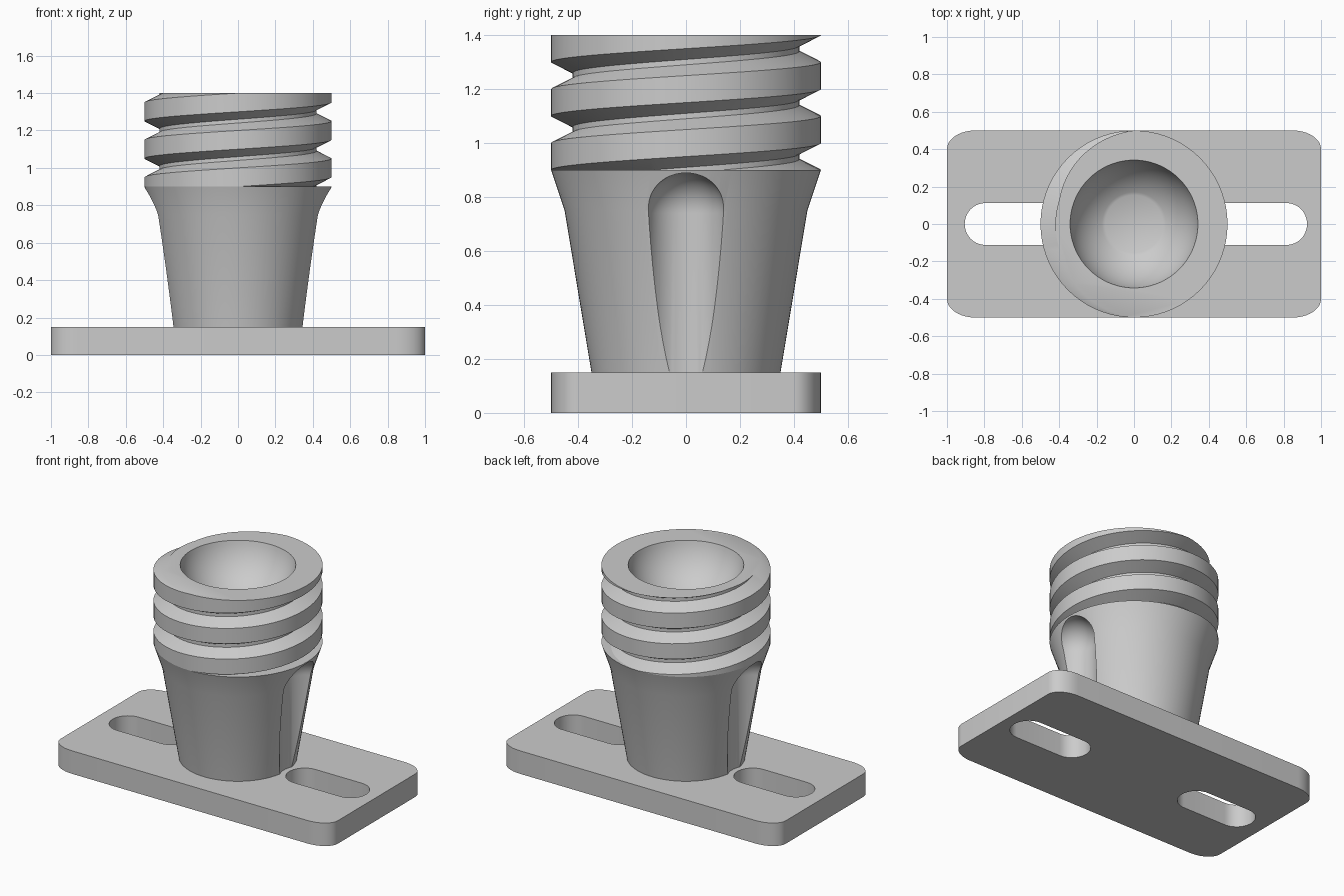
import bpy, bmesh
from math import sin, cos, pi, sqrt, radians

if "Cube" in bpy.data.objects:
    bpy.data.objects.remove(bpy.data.objects["Cube"])

SEG = 72
GREY = (0.6, 0.6, 0.6, 1)
grey = bpy.data.materials.new("plain grey")
grey.diffuse_color = GREY
grey.use_nodes = True
grey.node_tree.nodes["Principled BSDF"].inputs["Base Color"].default_value = GREY


def make(name, bm):
    bmesh.ops.recalc_face_normals(bm, faces=bm.faces[:])
    mesh = bpy.data.meshes.new(name)
    bm.to_mesh(mesh)
    bm.free()
    mesh.materials.append(grey)
    obj = bpy.data.objects.new(name, mesh)
    bpy.context.collection.objects.link(obj)
    return obj


def loft(name, rings):
    """Skin a stack of equal-length rings and cap both ends."""
    bm = bmesh.new()
    rows = [[bm.verts.new(p) for p in ring] for ring in rings]
    n = len(rows[0])
    for a, b in zip(rows, rows[1:]):
        for i in range(n):
            j = (i + 1) % n
            bm.faces.new((a[i], a[j], b[j], b[i]))
    bm.faces.new(rows[0][::-1])
    bm.faces.new(rows[-1])
    return make(name, bm)


def lathe(name, profile, cx=0):
    return loft(name, [[(cx + r * cos(2 * pi * i / SEG), r * sin(2 * pi * i / SEG), z)
                        for i in range(SEG)] for r, z in profile])


def rounded_prism(name, x0, x1, half_y, rx, ry, z0, z1, steps=10):
    """Upright prism with elliptical corners."""
    outline = []
    corners = [(x1 - rx, half_y - ry), (x0 + rx, half_y - ry),
               (x0 + rx, ry - half_y), (x1 - rx, ry - half_y)]
    for q, (cx, cy) in enumerate(corners):
        for k in range(steps + 1):
            a = (q + k / steps) * pi / 2
            outline.append((cx + rx * cos(a), cy + ry * sin(a)))
    return loft(name, [[(x, y, z) for x, y in outline] for z in (z0, z1)])


def finish(obj, cutters):
    """Cut, then shade smooth with sharp edges kept."""
    bpy.ops.object.select_all(action='DESELECT')
    bpy.context.view_layer.objects.active = obj
    obj.select_set(True)
    for cutter in cutters:
        cutter.hide_render = True
        mod = obj.modifiers.new("cut", 'BOOLEAN')
        mod.operation, mod.solver, mod.object = 'DIFFERENCE', 'EXACT', cutter
        bpy.ops.object.modifier_apply(modifier=mod.name)
        bpy.data.objects.remove(cutter)
    bpy.ops.object.shade_smooth_by_angle(angle=radians(30))


# Mounting plate with two slots
plate = rounded_prism("base_plate", -1, 1, 0.5, 0.15, 0.1, 0, 0.15)
finish(plate, [rounded_prism("slot_cutter", x0, x1, 0.112, 0.11, 0.111, -0.1, 0.3)
               for x0, x1 in ((-0.905, -0.37), (0.37, 0.925))])

# Flared stem with a round-topped tool groove above each slot
stem = lathe("stem", [(0.342, 0.1), (0.45, 0.75), (0.5, 0.9)])
R, TOP = 0.15, 0.74
dome = [(R, 0.0)] + [(R * cos(a), TOP + R * sin(a))
                     for a in (k / 16 * pi / 2 for k in range(16))] + [(0.002, TOP + R)]
finish(stem, [lathe("groove_cutter", dome, cx) for cx in (-0.482, 0.482)])

# Threaded collar: a crest and V groove swept along a helix, trimmed flat
PITCH, TURNS = 0.2, 6
section = [(0.5, 0), (0.5, 0.1), (0.42, 0.14), (0.42, 0.16), (0.5, PITCH)]
bm = bmesh.new()
rows = []
for i in range(SEG * TURNS + 1):
    a = 2 * pi * i / SEG
    rows.append([bm.verts.new((r * sin(a), -r * cos(a), 0.5 + PITCH * i / SEG + dz))
                 for r, dz in section])
for a, b in zip(rows, rows[1:]):
    for k in range(len(section) - 1):
        bm.faces.new((a[k], b[k], b[k + 1], a[k + 1]))
bmesh.ops.remove_doubles(bm, verts=bm.verts[:], dist=1e-4)
for z, upper in ((0.9, False), (1.4, True)):
    bmesh.ops.bisect_plane(bm, geom=bm.verts[:] + bm.edges[:] + bm.faces[:], dist=1e-5,
                           plane_co=(0, 0, z), plane_no=(0, 0, 1),
                           clear_outer=upper, clear_inner=not upper)
bmesh.ops.remove_doubles(bm, verts=bm.verts[:], dist=1e-5)
bmesh.ops.holes_fill(bm, edges=[e for e in bm.edges if e.is_boundary], sides=0)
collar = make("threaded_collar", bm)

# Spherical socket with a flat floor
BALL, CENTRE, FLOOR = 0.35, 1.475, 1.161
levels = [FLOOR + (CENTRE - FLOOR) * (k / 16) ** 1.3 for k in range(17)]
socket = [(sqrt(BALL ** 2 - (CENTRE - z) ** 2), z) for z in levels]
finish(collar, [lathe("socket_cutter", socket)])
